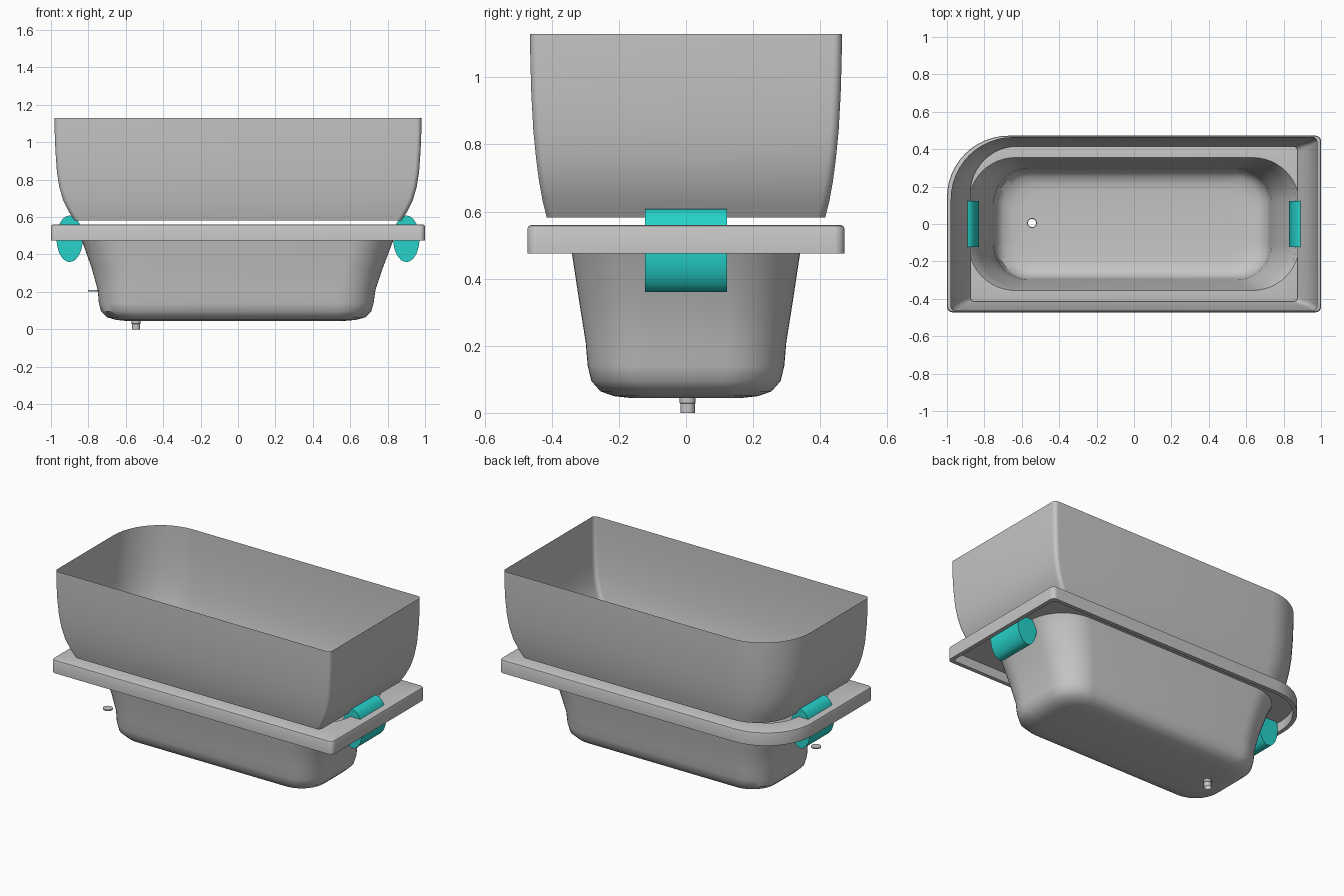
import bpy, bmesh, math

cube = bpy.data.objects.get("Cube")
if cube:
    bpy.data.objects.remove(cube)


def make_material(name, rgb):
    mat = bpy.data.materials.new(name)
    mat.use_nodes = True
    mat.diffuse_color = (*rgb, 1)
    bsdf = mat.node_tree.nodes["Principled BSDF"]
    bsdf.inputs["Base Color"].default_value = (*rgb, 1)
    bsdf.inputs["Roughness"].default_value = 0.5
    return mat


grey = make_material("light grey", (0.56, 0.56, 0.56))
teal = make_material("turquoise", (0.02, 0.65, 0.6))


def rounded_loop(x0, x1, hy, z, radius, back_radius=None, steps=12):
    """Rounded rectangle; back_radius changes the corner at -x, +y."""
    points = []
    corners = [(x1, hy, 1, 1), (x0, hy, -1, 1), (x0, -hy, -1, -1), (x1, -hy, 1, -1)]
    for i, (cx, cy, sx, sy) in enumerate(corners):
        r = back_radius if (i == 1 and back_radius) else radius
        for k in range(steps + 1):
            a = math.pi / 2 * (i + k / steps)
            points.append((cx - sx * r + r * math.cos(a), cy - sy * r + r * math.sin(a), z))
    return points


def circle_loop(cx, cy, z, r, count=24):
    turn = 2 * math.pi / count
    return [(cx + r * math.cos(i * turn), cy + r * math.sin(i * turn), z) for i in range(count)]


def add_loop(bm, points):
    return [bm.verts.new(p) for p in points]


def bridge(bm, a, b):
    for i in range(len(a)):
        j = (i + 1) % len(a)
        bm.faces.new((a[i], a[j], b[j], b[i]))


def loft(bm, loops, caps=False):
    rings = [add_loop(bm, loop) for loop in loops]
    for a, b in zip(rings, rings[1:]):
        bridge(bm, a, b)
    if caps:
        bm.faces.new(rings[0])
        bm.faces.new(rings[-1])
    return rings


def finish(bm, name, mat, angle=35):
    bmesh.ops.recalc_face_normals(bm, faces=bm.faces)
    mesh = bpy.data.meshes.new(name)
    bm.to_mesh(mesh)
    bm.free()
    mesh.materials.append(mat)
    obj = bpy.data.objects.new(name, mesh)
    bpy.context.collection.objects.link(obj)
    bpy.ops.object.select_all(action="DESELECT")
    obj.select_set(True)
    bpy.context.view_layer.objects.active = obj
    bpy.ops.object.shade_smooth_by_angle(angle=math.radians(angle))
    return obj


# Basin: shell narrowing down to a flat floor with a drain hole
DRAIN_X, DRAIN_Y, DRAIN_R = -0.545, 0.005, 0.024
basin_levels = [
    (-0.885, 0.885, 0.355, 0.56, 0.25),
    (-0.855, 0.855, 0.347, 0.52, 0.24),
    (-0.835, 0.83, 0.34, 0.475, 0.23),
    (-0.783, 0.775, 0.318, 0.33, 0.21),
    (-0.75, 0.735, 0.299, 0.21, 0.19),
    (-0.744, 0.725, 0.293, 0.14, 0.18),
    (-0.732, 0.712, 0.282, 0.095, 0.17),
    (-0.7, 0.68, 0.255, 0.064, 0.16),
    (-0.65, 0.63, 0.215, 0.05, 0.14),
    (-0.6, 0.57, 0.17, 0.045, 0.12),
]
bm = bmesh.new()
floor_ring = loft(bm, [rounded_loop(*level) for level in basin_levels])[-1]
hole = add_loop(bm, circle_loop(DRAIN_X, DRAIN_Y, 0.045, DRAIN_R))
hole_edges = [bm.edges.new((hole[i - 1], hole[i])) for i in range(len(hole))]
floor_edges = [bm.edges.get((floor_ring[i - 1], floor_ring[i])) for i in range(len(floor_ring))]
bmesh.ops.triangle_fill(bm, use_beauty=True, edges=floor_edges + hole_edges, normal=(0, 0, 1))
finish(bm, "basin", grey)

# Rim: flat deck with a turned-down lip, hollow underneath
bm = bmesh.new()
loft(bm, [
    rounded_loop(-0.885, 0.885, 0.355, 0.56, 0.25),
    rounded_loop(-0.99, 0.99, 0.462, 0.56, 0.025, 0.32),
    rounded_loop(-0.997, 0.997, 0.469, 0.557, 0.03, 0.325),
    rounded_loop(-1, 1, 0.472, 0.55, 0.03, 0.33),
    rounded_loop(-1, 1, 0.472, 0.475, 0.03, 0.33),
    rounded_loop(-0.975, 0.975, 0.447, 0.475, 0.02, 0.305),
    rounded_loop(-0.975, 0.975, 0.447, 0.535, 0.02, 0.305),
    rounded_loop(-0.866, 0.866, 0.35, 0.535, 0.243),
])
finish(bm, "rim", grey)

# Skirt: open wall flaring upward, one corner widely rounded
skirt_profile = [
    (0.875, 0.415, 0.582),
    (0.905, 0.427, 0.63),
    (0.935, 0.438, 0.69),
    (0.955, 0.447, 0.76),
    (0.968, 0.455, 0.84),
    (0.976, 0.461, 0.95),
    (0.98, 0.464, 1.05),
    (0.98, 0.465, 1.13),
]
bm = bmesh.new()
loft(bm, [rounded_loop(-hx, hx, hy, z, 0.025, 0.25 + 0.8 * (hx - 0.875))
          for hx, hy, z in skirt_profile])
finish(bm, "skirt", grey)

# Headrest rolls: oval cushions through both ends of the rim
for side, name in ((-1, "right_headrest"), (1, "left_headrest")):
    bm = bmesh.new()
    oval = [(side * 0.9 + 0.07 * math.cos(t * math.pi / 20), 0.484 + 0.124 * math.sin(t * math.pi / 20))
            for t in range(40)]
    loft(bm, [[(x, y, z) for x, z in oval] for y in (-0.122, 0.122)], caps=True)
    finish(bm, name, teal)

# Drain pipe: open tube under the floor hole
bm = bmesh.new()
loft(bm, [circle_loop(DRAIN_X, DRAIN_Y, z, r)
          for z, r in ((0.045, 0.024), (0.03, 0.024), (0.028, 0.022), (0, 0.022))])
finish(bm, "drain_pipe", grey)

# Overflow disc: thin plate beside the basin end
bm = bmesh.new()
loft(bm, [circle_loop(-0.772, -0.22, z, 0.029) for z in (0.202, 0.21)], caps=True)
finish(bm, "overflow_disc", grey)
